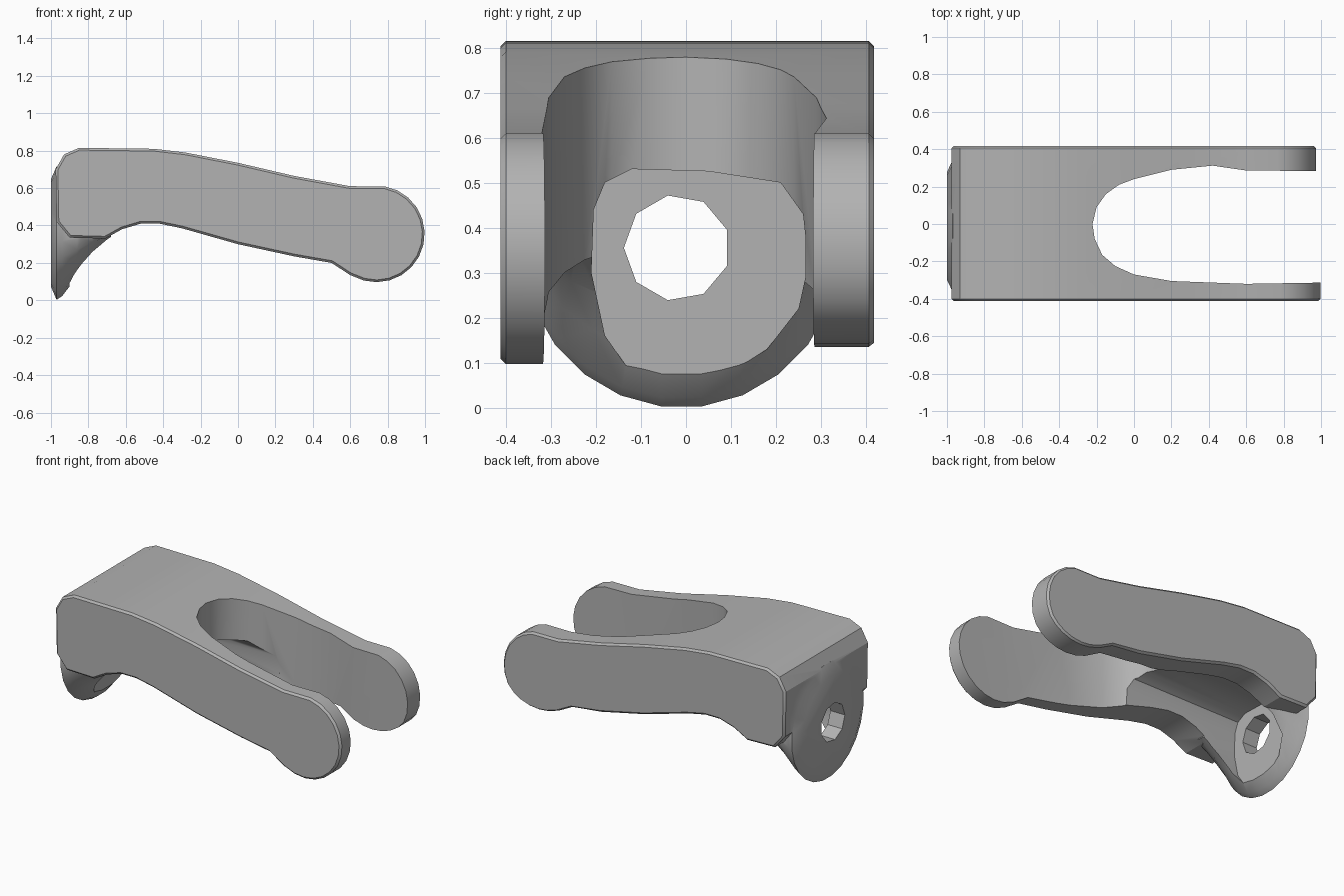
import bpy, bmesh, math
from mathutils import Vector

cube = bpy.data.objects.get("Cube")
if cube:
    bpy.data.objects.remove(cube, do_unlink=True)

metal = bpy.data.materials.new("plain grey")
metal.use_nodes = True
GREY = (0.45, 0.45, 0.45, 1)
metal.diffuse_color = GREY
metal.node_tree.nodes["Principled BSDF"].inputs["Base Color"].default_value = GREY


def loft(name, rings):
    """Skin a stack of equal-sized point rings and cap both ends."""
    bm = bmesh.new()
    loops = [[bm.verts.new(p) for p in ring] for ring in rings]
    n = len(loops[0])
    for a, b in zip(loops, loops[1:]):
        for i in range(n):
            bm.faces.new((a[i], a[(i + 1) % n], b[(i + 1) % n], b[i]))
    bm.faces.new(loops[0][::-1])
    bm.faces.new(loops[-1])
    bmesh.ops.recalc_face_normals(bm, faces=bm.faces)
    mesh = bpy.data.meshes.new(name)
    bm.to_mesh(mesh)
    bm.free()
    mesh.materials.append(metal)
    obj = bpy.data.objects.new(name, mesh)
    bpy.context.collection.objects.link(obj)
    return obj


def arc(cx, cz, r, start, end, n):
    angles = [math.radians(start + (end - start) * i / n) for i in range(n + 1)]
    return [(cx + r * math.cos(a), cz + r * math.sin(a)) for a in angles]


def apply_modifiers(obj):
    graph = bpy.context.evaluated_depsgraph_get()
    mesh = bpy.data.meshes.new_from_object(obj.evaluated_get(graph))
    obj.modifiers.clear()
    obj.data = mesh


def combine(obj, tool, operation):
    mod = obj.modifiers.new(operation.title(), 'BOOLEAN')
    mod.operation, mod.solver, mod.object = operation, 'EXACT', tool
    bpy.context.view_layer.update()
    apply_modifiers(obj)
    bpy.data.objects.remove(tool, do_unlink=True)


# Side profile of the bent block with its rounded arm ends
profile = [(-0.97, 0.42), (-0.975, 0.70), (-0.93, 0.78), (-0.85, 0.815),
           (-0.45, 0.81), (-0.28, 0.79), (0, 0.735), (0.3, 0.665), (0.6, 0.61)]
profile += arc(0.74, 0.355, 0.258, 80, -105, 12)
profile += [(0.6, 0.135), (0.5, 0.20), (0.3, 0.235), (0, 0.30), (-0.3, 0.385),
            (-0.42, 0.41), (-0.52, 0.41), (-0.62, 0.38), (-0.71, 0.33), (-0.9, 0.335)]
bracket = loft("clevis_bracket", [[(x, y, z) for x, z in profile] for y in (-0.412, 0.418)])
bevel = bracket.modifiers.new("Edge", 'BEVEL')
bevel.width, bevel.segments, bevel.limit_method = 0.012, 1, 'ANGLE'
bevel.angle_limit = math.radians(60)
bpy.context.view_layer.update()
apply_modifiers(bracket)

# Round mounting boss tapering into the underside: x, half width, half height
boss_steps = [(-1, 0.29, 0.29), (-0.97, 0.355, 0.36), (-0.94, 0.345, 0.34),
              (-0.86, 0.325, 0.235), (-0.78, 0.31, 0.13), (-0.68, 0.29, 0.03)]
boss = loft("mounting_boss", [[(x, -0.01 + w * c, 0.36 + h * s)
                               for c, s in arc(0, 0, 1, 7.5, 352.5, 23)]
                              for x, w, h in boss_steps])
combine(bracket, boss, 'UNION')

# U-shaped slot between the arms
slot_outline = [(1.2, -0.31), (0.6, -0.32), (0.2, -0.305), (0, -0.27), (-0.1, -0.225),
                (-0.17, -0.165), (-0.21, -0.08), (-0.222, 0), (-0.20, 0.09),
                (-0.15, 0.16), (-0.08, 0.21), (0, 0.24), (0.2, 0.29), (0.42, 0.312),
                (0.6, 0.287), (1.2, 0.28)]
slot = loft("slot_cutter", [[(x, y, z) for x, y in slot_outline] for z in (-0.2, 1.2)])
combine(bracket, slot, 'DIFFERENCE')

# Vaulted channel beneath the bridge, running up to the end plate
vault = [(-0.11, 0.06), (0.07, 0.06), (0.18, 0.13), (0.25, 0.22), (0.272, 0.32),
         (0.26, 0.43), (0.21, 0.50), (0.05, 0.525), (-0.12, 0.53), (-0.18, 0.50),
         (-0.205, 0.44), (-0.21, 0.30), (-0.18, 0.16)]
channel = loft("channel_cutter", [[(x, y, z) for y, z in vault] for x in (-0.9, 0.1)])
combine(bracket, channel, 'DIFFERENCE')

# Bolt hole through the end plate
hole = loft("hole_cutter", [[(x, y, z) for y, z in arc(-0.02, 0.355, 0.118, 20, 340, 8)]
                            for x in (-1.2, -0.8)])
combine(bracket, hole, 'DIFFERENCE')

# The left arm ends slightly shorter and higher than the right one
for v in bracket.data.vertices:
    if v.co.y > 0.2 and v.co.x > 0.45:
        v.co.x = 0.45 + (v.co.x - 0.45) * 0.955
        if v.co.z < 0.25:
            v.co.z = 0.25 + (v.co.z - 0.25) * 0.75

# Soft shading with crisp edges
bpy.ops.object.select_all(action='DESELECT')
bracket.select_set(True)
bpy.context.view_layer.objects.active = bracket
bpy.ops.object.shade_smooth_by_angle(angle=math.radians(30))
